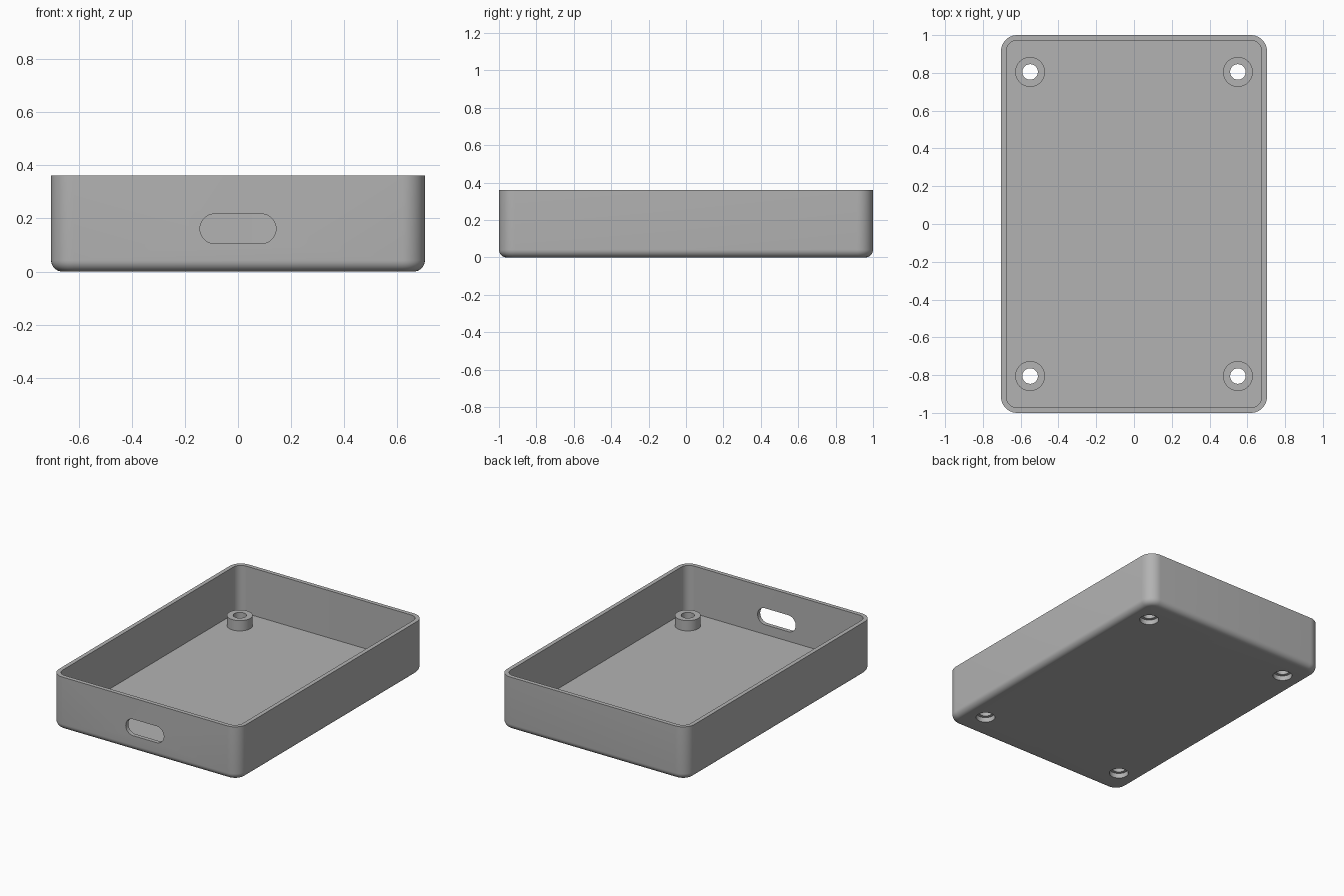
import bpy, bmesh
from math import sin, cos, pi, radians

HALF_X, HALF_Y, HEIGHT = 0.704, 1.0, 0.361
CORNER, WALL, FLOOR, FILLET = 0.085, 0.028, 0.04, 0.042
BOSS_X, BOSS_Y, BOSS_TOP = 0.55, 0.805, 0.11
BOSS_R, HOLE_R, BORE_R, BORE_DEPTH = 0.079, 0.041, 0.06, 0.033
SLOT_HALF, SLOT_R, SLOT_Z = 0.143, 0.056, 0.161

cube = bpy.data.objects.get("Cube")
if cube:
    bpy.data.objects.remove(cube, do_unlink=True)

grey = bpy.data.materials.new("mid grey plastic")
grey.use_nodes = True
colour = (0.45, 0.45, 0.45, 1)
grey.diffuse_color = colour
grey.node_tree.nodes["Principled BSDF"].inputs["Base Color"].default_value = colour


def rounded(hx, hy, r, steps=10):
    """Rounded rectangle outline, counter-clockwise."""
    pts = []
    for q, (sx, sy) in enumerate([(1, 1), (-1, 1), (-1, -1), (1, -1)]):
        for i in range(steps + 1):
            a = (q + i / steps) * pi / 2
            pts.append((sx * (hx - r) + r * cos(a), sy * (hy - r) + r * sin(a)))
    return pts


def circle(r, n=48):
    return [(r * cos(2 * pi * i / n), r * sin(2 * pi * i / n)) for i in range(n)]


def loft(name, outlines, caps=True, loop=False):
    """Skin a list of (outline, z) sections into one object."""
    bm = bmesh.new()
    rings = [[bm.verts.new((x, y, z)) for x, y in pts] for pts, z in outlines]
    pairs = list(zip(rings, rings[1:]))
    if loop:
        pairs.append((rings[-1], rings[0]))
    for a, b in pairs:
        n = len(a)
        for i in range(n):
            j = (i + 1) % n
            bm.faces.new((a[i], a[j], b[j], b[i]))
    if caps:
        bm.faces.new(rings[0][::-1])
        bm.faces.new(rings[-1])
    bmesh.ops.recalc_face_normals(bm, faces=bm.faces)
    mesh = bpy.data.meshes.new(name)
    bm.to_mesh(mesh)
    bm.free()
    mesh.materials.append(grey)
    obj = bpy.data.objects.new(name, mesh)
    bpy.context.collection.objects.link(obj)
    return obj


def activate(obj):
    bpy.ops.object.select_all(action="DESELECT")
    obj.select_set(True)
    bpy.context.view_layer.objects.active = obj


def smooth(obj):
    activate(obj)
    bpy.ops.object.shade_smooth_by_angle(angle=radians(30))


def cut(obj, cutter):
    activate(obj)
    mod = obj.modifiers.new("cut", "BOOLEAN")
    mod.operation, mod.solver, mod.object = "DIFFERENCE", "EXACT", cutter
    bpy.ops.object.modifier_apply(modifier=mod.name)
    bpy.data.objects.remove(cutter, do_unlink=True)


def section(inset, z):
    return rounded(HALF_X - inset, HALF_Y - inset, CORNER - inset), z


# Open tray: filleted base, outer wall, rim, inner wall, floor
sections = []
for i in range(9):
    a = i / 8 * pi / 2
    sections.append(section(FILLET * (1 - sin(a)), FILLET * (1 - cos(a))))
sections += [section(0, HEIGHT), section(WALL, HEIGHT), section(WALL, FLOOR)]
tray = loft("tray", sections)

# Cable slot through the front wall
slot = loft("slot_cutter", [(rounded(SLOT_HALF, SLOT_R, SLOT_R - 0.0005), z)
                            for z in (-0.1, 0.1)])
slot.rotation_euler.x = pi / 2
slot.location = (0, -HALF_Y, SLOT_Z)
slot.hide_render = True
cut(tray, slot)

# Screw holes with wider recesses underneath, and a hollow post over each
for side, sx in (("left", 1), ("right", -1)):
    for end, sy in (("front", -1), ("back", 1)):
        spot = (sx * BOSS_X, sy * BOSS_Y, 0)
        hole = loft("hole_cutter", [(circle(BORE_R), -0.1), (circle(BORE_R), BORE_DEPTH),
                                    (circle(HOLE_R), BORE_DEPTH), (circle(HOLE_R), 0.2)])
        hole.location = spot
        hole.hide_render = True
        cut(tray, hole)
        post = loft(f"{end}_{side}_screw_post",
                    [(circle(BOSS_R), FLOOR), (circle(BOSS_R), BOSS_TOP),
                     (circle(HOLE_R), BOSS_TOP), (circle(HOLE_R), FLOOR)],
                    caps=False, loop=True)
        post.location = spot
        smooth(post)

smooth(tray)
